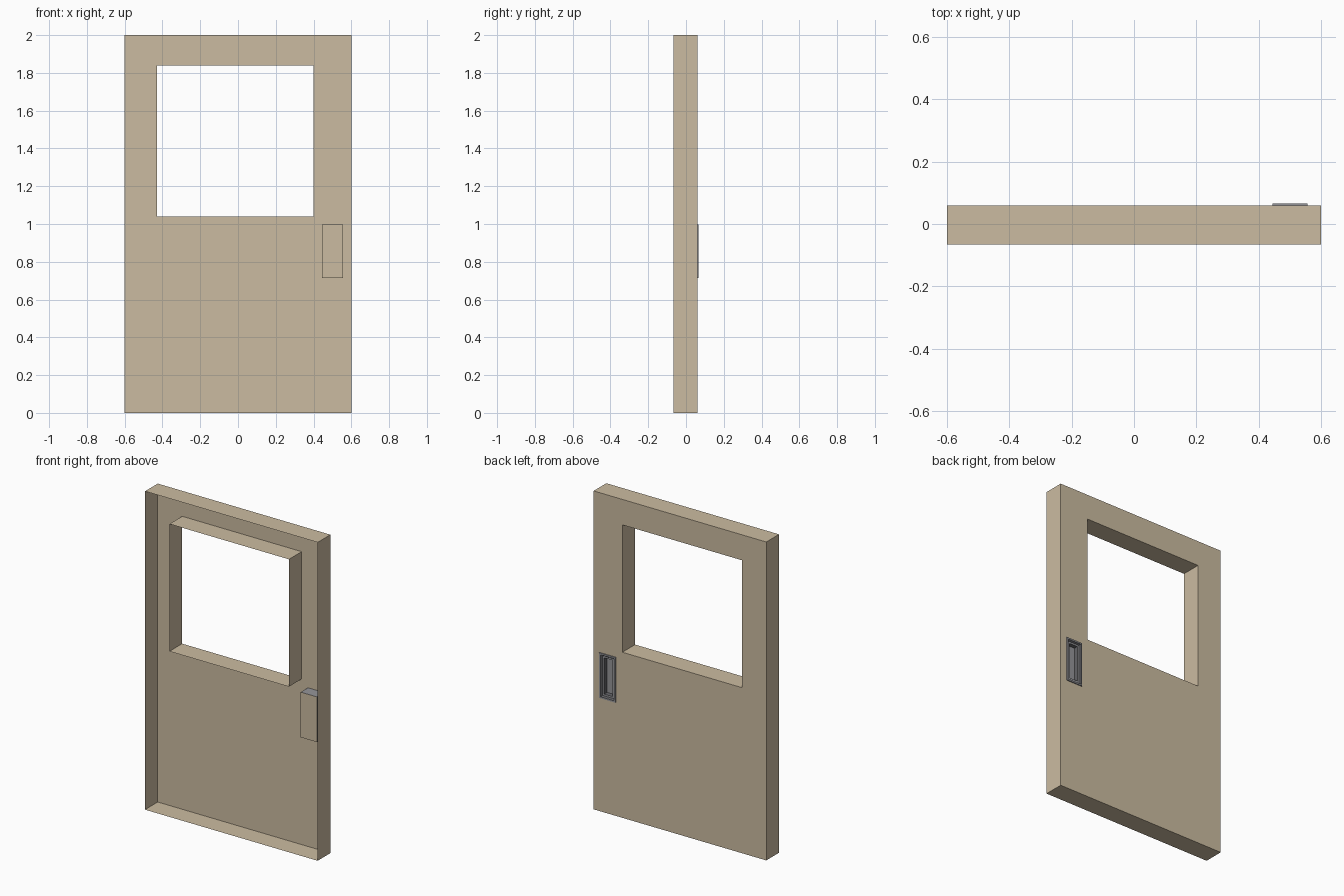
import bpy, bmesh

if "Cube" in bpy.data.objects:
    bpy.data.objects.remove(bpy.data.objects["Cube"])


def material(name, rgb):
    m = bpy.data.materials.new(name)
    m.diffuse_color = (*rgb, 1)
    m.use_nodes = True
    m.node_tree.nodes["Principled BSDF"].inputs["Base Color"].default_value = m.diffuse_color
    return m


tan = material("tan paint", (0.60, 0.50, 0.355))
grey = material("grey metal", (0.30, 0.30, 0.32))
dark = material("dark metal", (0.11, 0.11, 0.12))

FRONT, BACK = -0.066, 0.060
OUTER = (-0.6, 0.6, 0.0, 2.0)
WINDOW = (-0.43, 0.40, 1.04, 1.84)
POCKET = (0.444, 0.557, 0.713, 0.997)


def rect(bm, box, y, inset=0.0):
    """Four corners, counter-clockwise as seen from the front."""
    a, b, c, d = box
    a, b, c, d = a + inset, b - inset, c + inset, d - inset
    return [bm.verts.new((x, y, z)) for x, z in ((a, c), (b, c), (b, d), (a, d))]


def bridge(bm, r1, r2, mat=0):
    for i in range(4):
        j = (i + 1) % 4
        bm.faces.new((r1[i], r1[j], r2[j], r2[i])).material_index = mat


def finish(bm, name, mats):
    me = bpy.data.meshes.new(name)
    bm.to_mesh(me)
    bm.free()
    for m in mats:
        me.materials.append(m)
    ob = bpy.data.objects.new(name, me)
    bpy.context.collection.objects.link(ob)


# Door: back skin with window and pull openings, open at the front
bm = bmesh.new()
xs = sorted(OUTER[:2] + WINDOW[:2] + POCKET[:2])
zs = sorted(OUTER[2:] + WINDOW[2:] + POCKET[2:])


def inside(x, z, box):
    return box[0] < x < box[1] and box[2] < z < box[3]


for x0, x1 in zip(xs, xs[1:]):
    for z0, z1 in zip(zs, zs[1:]):
        cx, cz = (x0 + x1) / 2, (z0 + z1) / 2
        if inside(cx, cz, WINDOW) or inside(cx, cz, POCKET):
            continue
        bm.faces.new(rect(bm, (x0, x1, z0, z1), BACK)[::-1])
# Edge walls and window reveal
bridge(bm, rect(bm, OUTER, FRONT), rect(bm, OUTER, BACK))
bridge(bm, rect(bm, WINDOW, BACK), rect(bm, WINDOW, FRONT))
bmesh.ops.remove_doubles(bm, verts=bm.verts, dist=1e-5)
finish(bm, "door_shell", [tan])

# Flush pull: stepped pocket with rim on the back, boxed in on the front
bm = bmesh.new()
steps = [(0.0, -0.012, 0), (0.0, 0.066, 0), (0.010, 0.066, 0), (0.017, 0.056, 1),
         (0.028, 0.056, 0), (0.033, 0.036, 1)]
rings = [rect(bm, POCKET, y, inset) for inset, y, _ in steps]
for k in range(1, len(steps)):
    bridge(bm, rings[k - 1], rings[k], steps[k][2])
bm.faces.new(rings[-1][::-1]).material_index = 0
bm.faces.new(rings[0]).material_index = 2
bm.normal_update()
bmesh.ops.recalc_face_normals(bm, faces=bm.faces)
finish(bm, "flush_pull", [grey, dark, tan])
